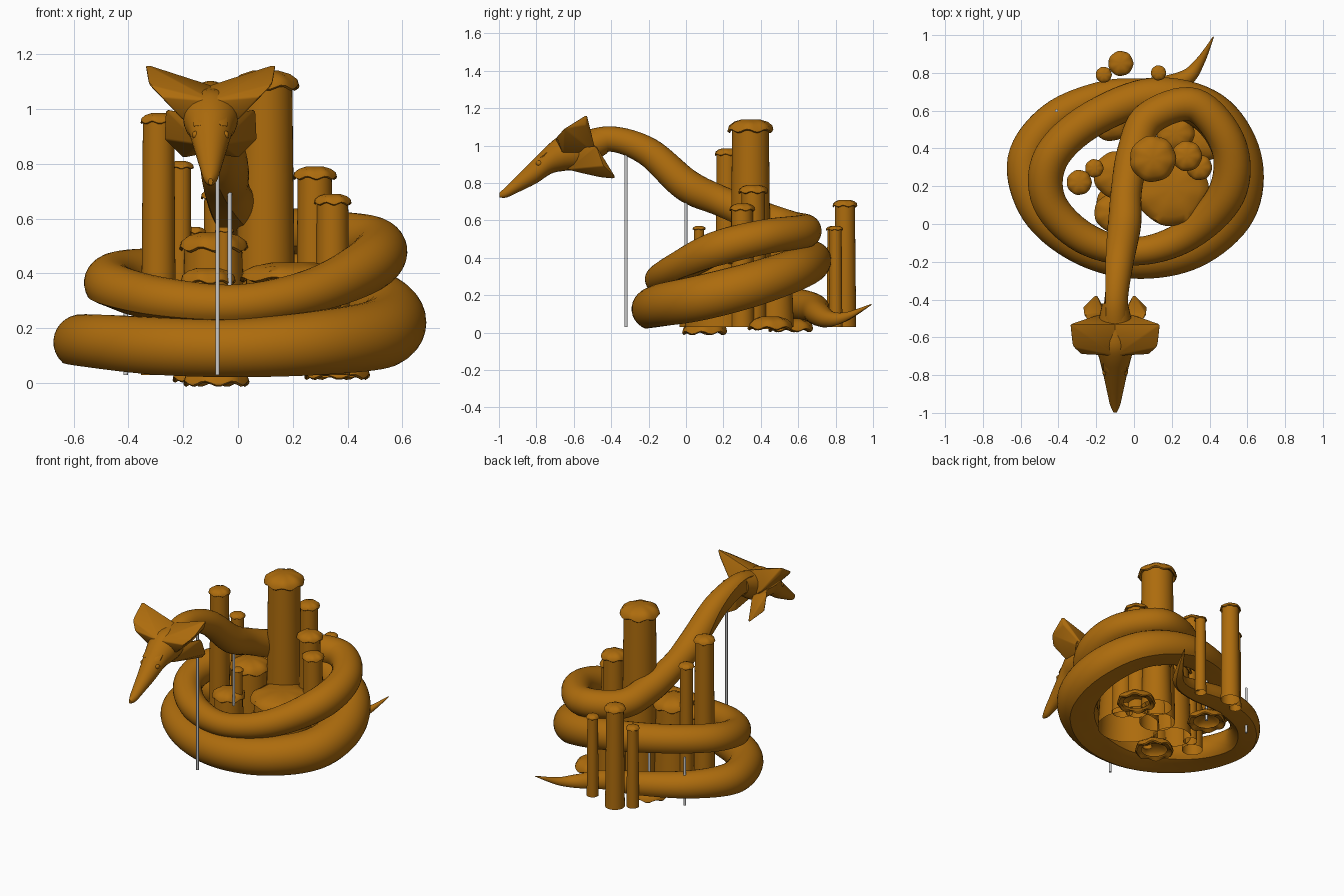
import bpy, bmesh
from math import sin, cos, pi, radians
from mathutils import Vector

if "Cube" in bpy.data.objects:
    bpy.data.objects.remove(bpy.data.objects["Cube"])

mat = bpy.data.materials.new("amber")
mat.diffuse_color = (0.42, 0.15, 0.004, 1)
mat.use_nodes = True
mat.node_tree.nodes["Principled BSDF"].inputs["Base Color"].default_value = mat.diffuse_color


def finish(bm, name, angle=40, coloured=True):
    bmesh.ops.recalc_face_normals(bm, faces=bm.faces)
    me = bpy.data.meshes.new(name)
    bm.to_mesh(me)
    bm.free()
    ob = bpy.data.objects.new(name, me)
    bpy.context.collection.objects.link(ob)
    if coloured:
        me.materials.append(mat)
    bpy.ops.object.select_all(action='DESELECT')
    ob.select_set(True)
    bpy.context.view_layer.objects.active = ob
    bpy.ops.object.shade_smooth_by_angle(angle=radians(angle))
    return ob


def loft(rings, name, angle=40, cap_start=True, cap_end=True):
    bm = bmesh.new()
    vs = [[bm.verts.new(p) for p in ring] for ring in rings]
    n = len(vs[0])
    for a, b in zip(vs, vs[1:]):
        for i in range(n):
            bm.faces.new((a[i], a[(i + 1) % n], b[(i + 1) % n], b[i]))
    if cap_start:
        bm.faces.new(vs[0])
    if cap_end:
        bm.faces.new(vs[-1])
    return finish(bm, name, angle)


def spline(pts, steps):
    # smooth curve through points, any dimension
    out = []
    for i in range(len(pts) - 1):
        p0, p1, p2, p3 = (pts[max(i - 1, 0)], pts[i], pts[i + 1], pts[min(i + 2, len(pts) - 1)])
        for s in range(steps):
            t = s / steps
            out.append([0.5 * (2 * b + (c - a) * t + (2 * a - 5 * b + 4 * c - d) * t * t
                               + (3 * b - a - 3 * c + d) * t ** 3)
                        for a, b, c, d in zip(p0, p1, p2, p3)])
    out.append(list(pts[-1]))
    return out


# Serpent body: x, y, z, radius from tail tip to neck
path = [(.42, .99, .15, .003), (.35, .86, .085, .025), (.27, .77, .07, .045), (.1, .71, .1, .065),
        (-.15, .68, .13, .08), (-.42, .56, .15, .09), (-.57, .34, .15, .1), (-.5, .08, .145, .105),
        (-.28, -.1, .13, .11), (0, -.18, .125, .11), (.3, -.12, .145, .12), (.52, .08, .18, .128),
        (.55, .35, .25, .125), (.4, .59, .335, .115), (.1, .675, .39, .1), (-.23, .55, .4, .095),
        (-.44, .35, .385, .095), (-.45, .12, .345, .09), (-.27, -.07, .3, .085), (0, -.145, .285, .075),
        (.28, -.06, .335, .085), (.49, .16, .44, .1), (.5, .42, .51, .095), (.32, .63, .54, .09),
        (.08, .56, .56, .09), (0, .38, .62, .09), (-.04, .18, .705, .082), (-.05, 0, .79, .088),
        (-.08, -.2, .965, .078), (-.1, -.4, 1.035, .068), (-.1, -.56, .99, .08)]
cl = spline(path, 8)
rings = []
for i, (x, y, z, r) in enumerate(cl):
    a, b = Vector(cl[max(i - 1, 0)][:3]), Vector(cl[min(i + 1, len(cl) - 1)][:3])
    t = (b - a).normalized()
    side = t.cross(Vector((0, 0, 1))).normalized()
    up = side.cross(t)
    # gentle roll along the coils, a stronger one in the neck
    twist = 0.35 * sin(i * 0.06) + max(0, i - 195) * .035
    ring = []
    for k in range(28):
        ang = 2 * pi * k / 28
        u, v = cos(ang), max(sin(ang), -0.8)      # flattened belly
        uu, vv = u * cos(twist) - v * sin(twist), u * sin(twist) + v * cos(twist)
        ring.append(Vector((x, y, z)) + side * uu * r + up * vv * r)
    rings.append(ring)
loft(rings, "serpent_body", 32)

# Head: y, centre z, half width, half height
sect = spline([(-.42, 1.03, .068, .07), (-.55, .98, .095, .1), (-.65, .965, .1, .1),
               (-.72, .935, .082, .085), (-.8, .87, .062, .072), (-.9, .795, .04, .046),
               (-.96, .752, .026, .03), (-.998, .735, .008, .012)], 4)
HX = -.1
loft([[(HX + rx * cos(2 * pi * k / 24), y, z + rz * sin(2 * pi * k / 24)) for k in range(24)]
      for y, z, rx, rz in sect], "head")


def hull(pts, name, s):
    bm = bmesh.new()
    for p in pts:
        bm.verts.new((HX + s * p[0], p[1], p[2]))
    bmesh.ops.convex_hull(bm, input=bm.verts)
    bmesh.ops.delete(bm, geom=[v for v in bm.verts if not v.link_faces], context='VERTS')
    bmesh.ops.bevel(bm, geom=bm.edges[:], offset=.006, segments=2, affect='EDGES', profile=.5)
    finish(bm, name, 35)


def ball(loc, scale, name):
    bm = bmesh.new()
    bmesh.ops.create_uvsphere(bm, u_segments=16, v_segments=10, radius=1)
    for v in bm.verts:
        v.co = Vector((v.co[i] * scale[i] + loc[i] for i in range(3)))
    finish(bm, name)


# Mirrored horn fins, cheek frills, brows and eyes
for s, tag in ((-1, "left"), (1, "right")):
    hull([(-.01, -.7, 1.03), (.18, -.69, 1.045), (.225, -.65, 1.09), (.238, -.53, 1.165),
          (.225, -.535, 1.11), (.09, -.48, .96), (-.01, -.53, 1.085), (.08, -.53, 1.08),
          (.1, -.66, .96)], "horn_fin_" + tag, s)
    hull([(.05, -.64, .98), (.04, -.64, .87), (.165, -.48, 1.0), (.17, -.44, .89), (.1, -.37, .82),
          (.05, -.46, .83), (.06, -.47, .95)], "cheek_frill_" + tag, s)
    hull([(.02, -.7, 1.02), (.065, -.72, .985), (.065, -.78, .935), (.03, -.8, .94), (.05, -.7, .95)],
         "brow_" + tag, s)
    ball((HX + s * .055, -.785, .905), (.013, .017, .015), "eye_" + tag)


# Stalks with wavy domed caps: x, y, height, stem radius, cap radius
def stalk(x, y, h, r, c, name, z0=.03):
    d = min(.06, c * .5)
    prof = [(r * 1.13, z0, 0), (r, h - d * .9, 0), (c * .93, h - d * 1.1, 1), (c, h - d, 1),
            (c * .95, h - d * .6, .7), (c * .75, h - d * .25, .3), (c * .4, h, 0), (c * .05, h, 0)]
    n = 40
    ring = [2 * pi * k / n for k in range(n)]
    loft([[(x + q * (1 + .015 * w * cos(7 * a)) * cos(a), y + q * (1 + .015 * w * cos(7 * a)) * sin(a),
            z + .13 * d * w * cos(7 * a + 1)) for a in ring]
          for q, z, w in prof], name, 40, cap_start=False)


stalks = [(.1, .345, 1.14, .098, .122), (-.29, .22, .985, .057, .066), (-.21, .295, .81, .038, .048),
          (.28, .36, .79, .062, .08), (.345, .3, .69, .057, .068), (-.05, .07, .57, .027, .035),
          (-.07, .85, .71, .053, .066), (-.16, .79, .57, .034, .042), (.13, .8, .57, .032, .04)]
for i, p in enumerate(stalks):
    stalk(*p, "stalk_%d" % (i + 1))
stumps = [(.2, .185, .44, .17, .195), (-.09, .26, .55, .105, .125), (-.11, .06, .42, .085, .1),
          (.22, .48, .4, .085, .1)]
for i, p in enumerate(stumps):
    stalk(*p, "stump_%d" % (i + 1))

# Low open wavy rosettes at ground level
for i, (x, y, z) in enumerate([(.36, .45, .085), (-.12, .56, .075), (-.08, .1, .06)]):
    stalk(x, y, z, .08, .12, "rosette_%d" % (i + 1), .02 if i < 2 else 0)

# Grey support rods: x, y, bottom, top
for i, (x, y, z0, z1) in enumerate([(-.075, -.32, .03, .97), (-.03, 0, .35, .75),
                                    (-.41, .6, .03, .35), (-.12, .56, .03, .38)]):
    bm = bmesh.new()
    bmesh.ops.create_cone(bm, cap_ends=True, segments=16, radius1=.008, radius2=.008, depth=z1 - z0)
    bmesh.ops.translate(bm, verts=bm.verts, vec=(x, y, (z0 + z1) / 2))
    finish(bm, "support_rod_%d" % (i + 1), 40, False)
